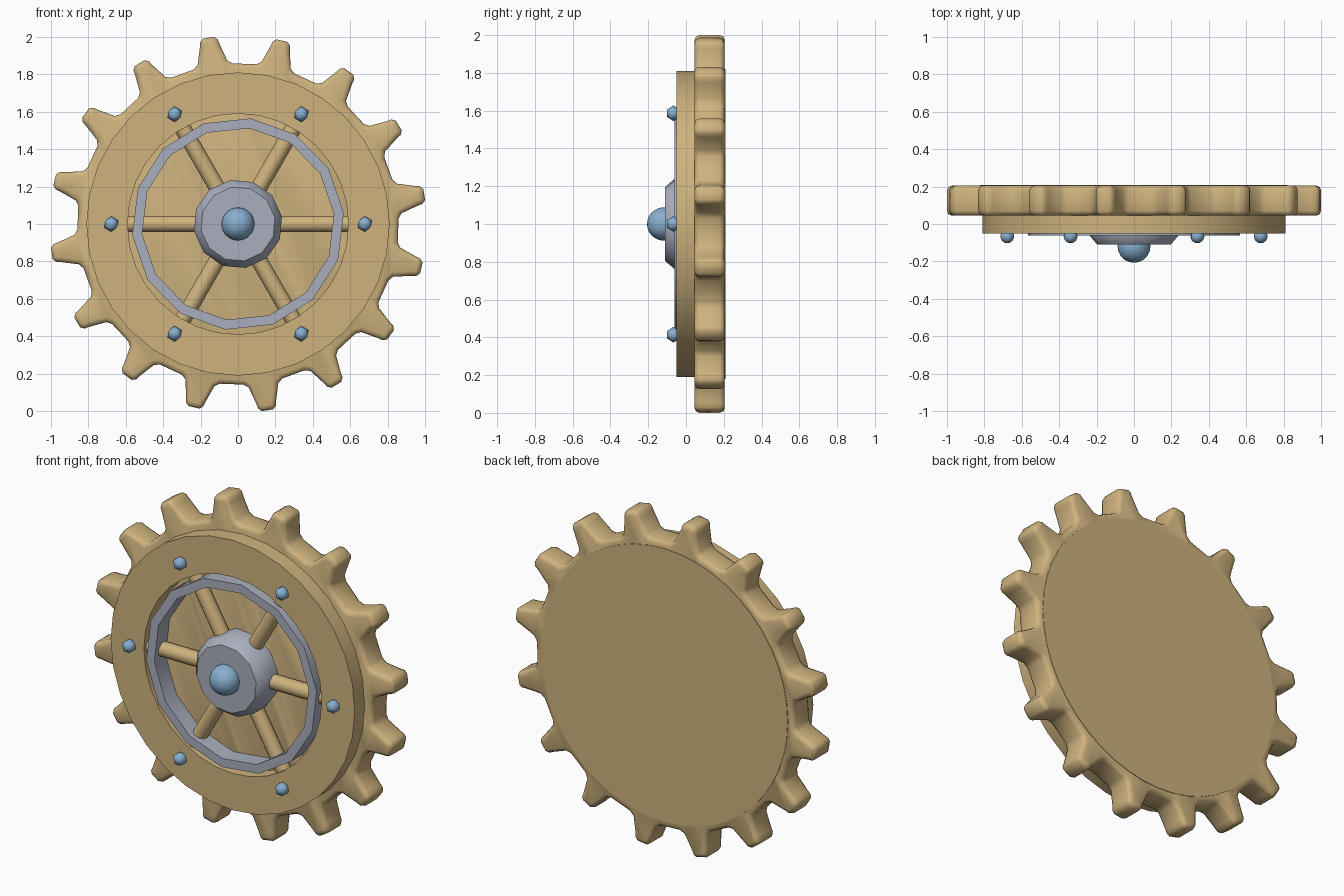
import bpy, bmesh
from math import sin, cos, pi, radians
from mathutils import Matrix, Vector

if "Cube" in bpy.data.objects:
    bpy.data.objects.remove(bpy.data.objects["Cube"])


def material(name, rgb):
    m = bpy.data.materials.new(name)
    m.use_nodes = True
    m.diffuse_color = (*rgb, 1)
    m.node_tree.nodes["Principled BSDF"].inputs["Base Color"].default_value = (*rgb, 1)
    return m


gold = material("warm gold", (0.62, 0.45, 0.21))
steel = material("grey steel", (0.40, 0.43, 0.51))
blue = material("pale blue", (0.24, 0.43, 0.63))


def polar(r, angle, y, t=0.0):
    """Point at radius r around the wheel axis, shifted t sideways."""
    return Vector((r * cos(angle) - t * sin(angle), y, 1 + r * sin(angle) + t * cos(angle)))


def finish(bm, name, mat, smooth=40):
    bmesh.ops.recalc_face_normals(bm, faces=bm.faces)
    mesh = bpy.data.meshes.new(name)
    bm.to_mesh(mesh)
    bm.free()
    mesh.materials.append(mat)
    ob = bpy.data.objects.new(name, mesh)
    bpy.context.collection.objects.link(ob)
    bpy.ops.object.select_all(action='DESELECT')
    ob.select_set(True)
    bpy.context.view_layer.objects.active = ob
    bpy.ops.object.shade_smooth_by_angle(angle=radians(smooth))
    return ob


def disc(name, mat, profile, sides, turn=0.0):
    """Solid stack of circles, profile is (radius, y) pairs, capped at both ends."""
    bm = bmesh.new()
    loops = [[bm.verts.new(polar(r, turn + 2 * pi * i / sides, y)) for i in range(sides)]
             for r, y in profile]
    for a, b in zip(loops, loops[1:]):
        for i in range(sides):
            j = (i + 1) % sides
            bm.faces.new((a[i], a[j], b[j], b[i]))
    bm.faces.new(loops[0])
    bm.faces.new(loops[-1])
    return finish(bm, name, mat)


def ring(name, mat, outer, inner, y0, y1, sides, turn=0.0):
    """Flat band with a hole."""
    bm = bmesh.new()
    loops = [[bm.verts.new(polar(r, turn + 2 * pi * i / sides, y)) for i in range(sides)]
             for r, y in ((outer, y0), (outer, y1), (inner, y1), (inner, y0))]
    for k in range(4):
        a, b = loops[k], loops[(k + 1) % 4]
        for i in range(sides):
            j = (i + 1) % sides
            bm.faces.new((a[i], a[j], b[j], b[i]))
    return finish(bm, name, mat)


# Toothed wheel: one tooth outline repeated, extruded, rims rounded
half_tooth = [(0.105, 0.852), (0.08, 0.872), (0.053, 0.965), (0.048, 0.99), (0.03, 1.007)]
tooth = [(-t, r) for t, r in half_tooth] + [(t, r) for t, r in reversed(half_tooth)]
TEETH = 16
bm = bmesh.new()
outline = [bm.verts.new(polar(r, radians(9) + 2 * pi * k / TEETH, 0.045, t))
           for k in range(TEETH) for t, r in tooth]
front = bm.faces.new(outline)
back = bmesh.ops.extrude_face_region(bm, geom=[front], use_keep_orig=True)["geom"]
bmesh.ops.translate(bm, vec=(0, 0.16, 0), verts=[v for v in back if isinstance(v, bmesh.types.BMVert)])
rims = [e for e in bm.edges if abs(e.verts[0].co.y - e.verts[1].co.y) < 0.01]
bmesh.ops.recalc_face_normals(bm, faces=bm.faces)
bmesh.ops.bevel(bm, geom=rims, offset=0.025, segments=2, profile=0.5, affect='EDGES', clamp_overlap=True)
finish(bm, "toothed_wheel", gold, 50)

# Plate closing the back
disc("back_plate", gold, [(0.82, 0.1), (0.82, 0.208)], 48)

# Raised front rim with its opening and the steel band inside it
ring("front_rim", gold, 0.81, 0.59, -0.05, 0.06, 32)
ring("steel_band", steel, 0.568, 0.515, -0.062, 0.06, 14, radians(6))

# Spokes, run from the hub to the rim
for k in range(6):
    bm = bmesh.new()
    bmesh.ops.create_cone(bm, cap_ends=True, segments=12, radius1=0.044, radius2=0.044, depth=0.5)
    a = k * pi / 3
    turn = Vector((cos(a), 0, sin(a))).to_track_quat('Z', 'Y').to_matrix().to_4x4()
    bmesh.ops.transform(bm, matrix=Matrix.Translation(polar(0.35, a, 0.01)) @ turn, verts=bm.verts)
    finish(bm, "spoke_%d" % (k + 1), gold)

# Hub with a chamfered face
disc("hub", steel, [(0.2, -0.11), (0.238, -0.065), (0.238, 0.06)], 12, radians(10))


def ball(name, radius, centre, detail):
    bm = bmesh.new()
    bmesh.ops.create_icosphere(bm, subdivisions=detail, radius=radius)
    bmesh.ops.translate(bm, vec=centre, verts=bm.verts)
    finish(bm, name, blue, 60)


# Centre knob and rivets
ball("centre_knob", 0.088, polar(0, 0, -0.119), 3)
for k in range(6):
    ball("rivet_%d" % (k + 1), 0.042, polar(0.677, k * pi / 3, -0.066), 1)
